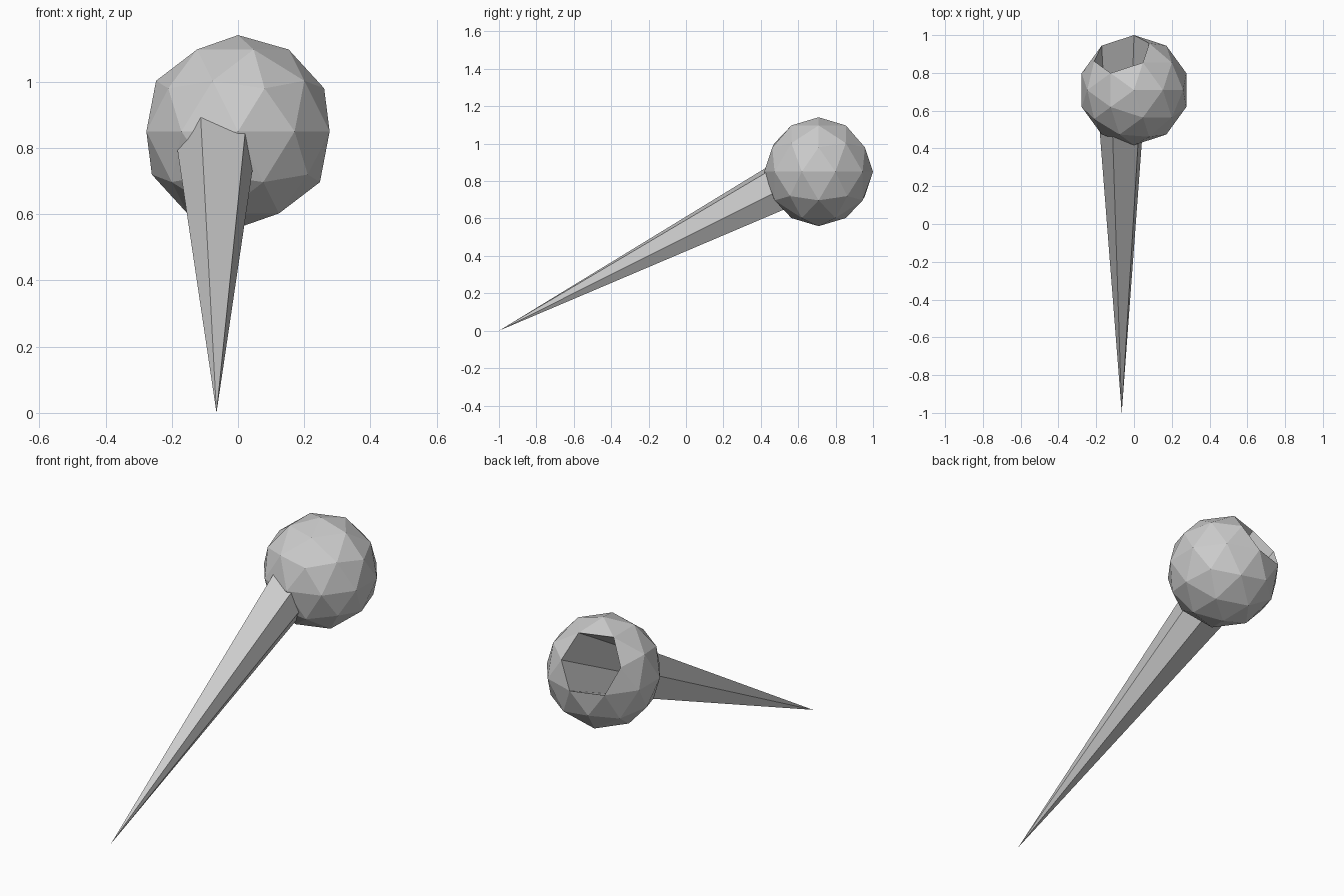
import bpy
import bmesh
from mathutils import Vector

cube = bpy.data.objects.get("Cube")
if cube:
    bpy.data.objects.remove(cube, do_unlink=True)

RADIUS = 0.291
CENTRE = Vector((0, 0.709, 0.85))
TIP = Vector((-0.065, -1, 0))

# Single plain grey
grey = bpy.data.materials.new("plain_grey")
grey.use_nodes = True
colour = (0.6, 0.6, 0.6, 1)
grey.diffuse_color = colour
grey.node_tree.nodes["Principled BSDF"].inputs["Base Color"].default_value = colour

# Faceted ball
bm = bmesh.new()
bmesh.ops.create_icosphere(bm, subdivisions=2, radius=RADIUS)

# Hollow spike: pull one upper back point right through the ball
hole_direction = Vector((-0.263, 0.809, 0.526))
hole_point = max(bm.verts, key=lambda v: v.co.dot(hole_direction))
bmesh.ops.translate(bm, verts=bm.verts, vec=CENTRE)
hole_point.co = TIP

mesh = bpy.data.meshes.new("ball_with_spike")
bm.to_mesh(mesh)
bm.free()
mesh.materials.append(grey)
ball = bpy.data.objects.new("ball_with_spike", mesh)
bpy.context.collection.objects.link(ball)
